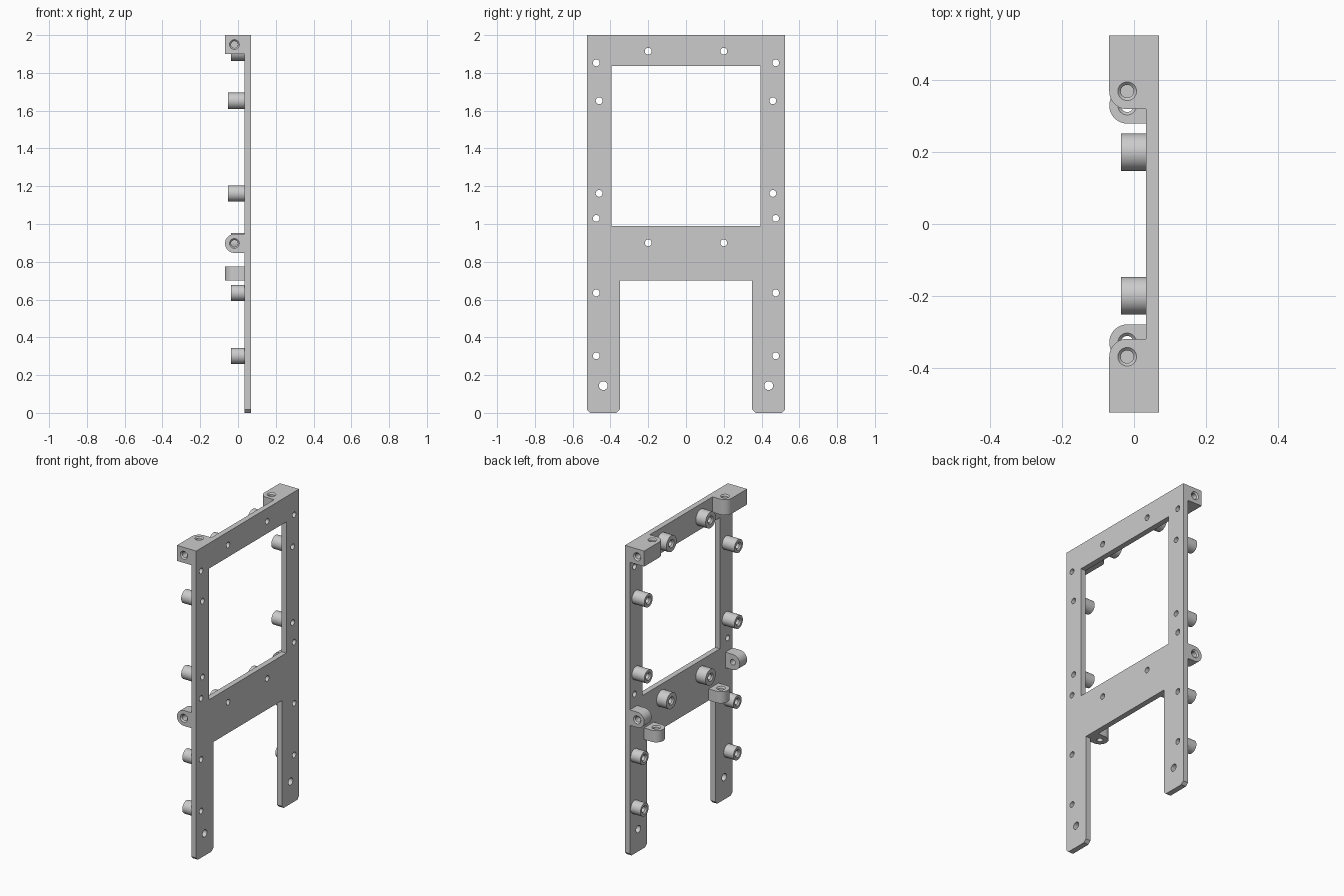
import bpy, bmesh
from math import cos, sin, radians, tau
from mathutils import Vector

cube = bpy.data.objects.get("Cube")
if cube:
    bpy.data.objects.remove(cube, do_unlink=True)

grey = bpy.data.materials.new("plain grey")
grey.use_nodes = True
grey.diffuse_color = (0.6, 0.6, 0.6, 1)
grey.node_tree.nodes["Principled BSDF"].inputs["Base Color"].default_value = (0.6, 0.6, 0.6, 1)

BACK, FACE, TIP = 0.069, 0.034, -0.069   # plate outer face, inner face, bracket tip
PIN = -0.019                             # x of bracket hole centres
BORE, SINK, ROUND = 0.018, 0.026, 0.05


def place(axis, a, b, h):
    """Profile point (a, b) at height h along the axis."""
    return Vector({"x": (h, a, b), "y": (a, h, b), "z": (a, b, h)}[axis])


def finish(name, bm):
    bmesh.ops.recalc_face_normals(bm, faces=bm.faces)
    mesh = bpy.data.meshes.new(name)
    bm.to_mesh(mesh)
    bm.free()
    mesh.materials.append(grey)
    ob = bpy.data.objects.new(name, mesh)
    bpy.context.collection.objects.link(ob)
    return ob


def prism(name, pts, axis, lo, hi):
    bm = bmesh.new()
    face = bm.faces.new([bm.verts.new(place(axis, a, b, lo)) for a, b in pts])
    new = bmesh.ops.extrude_face_region(bm, geom=[face])["geom"]
    move = place(axis, 0, 0, hi - lo)
    bmesh.ops.translate(bm, vec=move, verts=[v for v in new if isinstance(v, bmesh.types.BMVert)])
    return finish(name, bm)


def lathe(name, profile, axis, a, b, capped=False, n=32):
    """Turn (radius, height) pairs around an axis through (a, b)."""
    bm = bmesh.new()
    rings = [[bm.verts.new(place(axis, a + r * cos(tau * i / n), b + r * sin(tau * i / n), h))
              for i in range(n)] for r, h in profile]
    for low, high in zip(rings, rings[1:]):
        for i in range(n):
            j = (i + 1) % n
            bm.faces.new((low[i], low[j], high[j], high[i]))
    if capped:
        bm.faces.new(rings[0])
        bm.faces.new(rings[-1])
    return finish(name, bm)


def cut(ob, cutter):
    cutter.hide_render = True
    mod = ob.modifiers.new("cut", "BOOLEAN")
    mod.operation, mod.solver, mod.object = "DIFFERENCE", "EXACT", cutter
    bpy.context.view_layer.objects.active = ob
    bpy.ops.object.modifier_apply(modifier=mod.name)
    bpy.data.objects.remove(cutter, do_unlink=True)


def smooth(ob):
    bpy.ops.object.select_all(action="DESELECT")
    ob.select_set(True)
    bpy.context.view_layer.objects.active = ob
    bpy.ops.object.shade_smooth_by_angle(angle=radians(30))


def drill(ob, axis, a, b, start, end):
    """Countersunk hole entering at start."""
    d = 1 if end > start else -1
    s = SINK - BORE
    prof = [(SINK + s, start - d * s), (BORE, start + d * s), (BORE, end)]
    cut(ob, lathe("drill", prof, axis, a, b, True))


def arc(a, b, start, end, steps=16):
    return [(a + ROUND * cos(radians(start + (end - start) * i / steps)),
             b + ROUND * sin(radians(start + (end - start) * i / steps))) for i in range(steps + 1)]


def lug(a, b):
    """Round-ended bracket outline."""
    return [(FACE, b - ROUND)] + arc(a, b, 270, 90) + [(FACE, b + ROUND)]


# Flat frame: half outline mirrored, with window and holes cut through
half = [(0.35, 0.7), (0.35, 0.018), (0.368, 0), (0.507, 0), (0.525, 0.018), (0.525, 2)]
plate = prism("frame_plate", half + [(-y, z) for y, z in reversed(half)], "x", FACE, BACK)
w = 0.394
cut(plate, prism("window", [(-w, 0.99), (w, 0.99), (w, 1.837), (-w, 1.837)], "x", -0.1, 0.2))

# Standoff positions: y, z, radius, tip
standoffs = [(0.2, 1.915, 0.052, -0.036), (0.2, 0.9, 0.052, -0.036),
             (0.46, 1.652, 0.043, -0.054), (0.46, 1.162, 0.043, -0.054),
             (0.475, 0.635, 0.042, -0.036), (0.475, 0.302, 0.042, -0.036)]
holes = [(y, z, BORE) for y, z, r, t in standoffs]
holes += [(0.475, 1.853, BORE), (0.475, 1.03, BORE), (0.438, 0.144, 0.023)]

for side, s in (("left", 1), ("right", -1)):
    for y, z, r in holes:
        cut(plate, lathe("hole", [(r, -0.1), (r, 0.2)], "x", s * y, z, True))

    # Hollow standoffs with chamfered mouths
    for i, (y, z, r, tip) in enumerate(standoffs):
        prof = [(r, FACE), (r, tip), (SINK, tip), (BORE, tip + 0.008), (BORE, FACE)]
        smooth(lathe(f"standoff_{side}_{i + 1}", prof, "x", s * y, z))

    # Top corner block, drilled from above and from the side
    pts = [(FACE, 0.525), (FACE, 0.32)] + arc(PIN, 0.37, 270, 180) + [(TIP, 0.525)]
    block = prism(f"corner_block_{side}", [(x, s * y) for x, y in pts], "z", 1.9, 2)
    drill(block, "z", PIN, s * 0.37, 2, 1.92)
    drill(block, "y", PIN, 1.95, s * 0.525, s * 0.43)
    smooth(block)

    # Side lug with a sideways hole
    side_lug = prism(f"side_lug_{side}", lug(PIN, 0.897), "y", s * 0.45, s * 0.525)
    drill(side_lug, "y", PIN, 0.897, s * 0.525, s * 0.4)
    smooth(side_lug)

    # Lower lug with an upright hole
    low_lug = prism(f"lower_lug_{side}", lug(PIN, s * 0.33), "z", 0.7, 0.775)
    drill(low_lug, "z", PIN, s * 0.33, 0.775, 0.6)
    smooth(low_lug)

smooth(plate)
